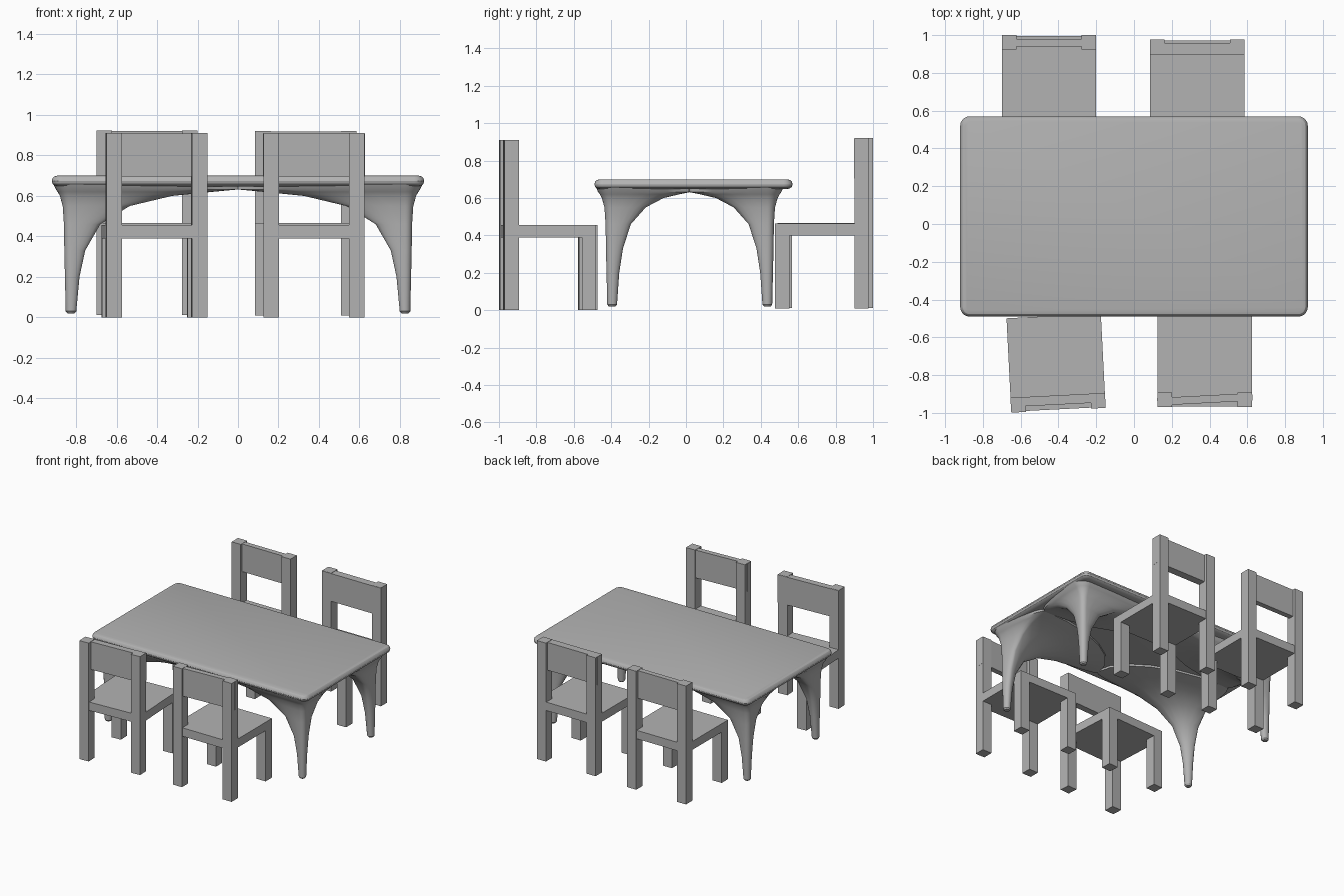
import bpy, bmesh, math
from mathutils import Matrix, Vector

if "Cube" in bpy.data.objects:
    bpy.data.objects.remove(bpy.data.objects["Cube"])

grey = bpy.data.materials.new("plain grey")
grey.diffuse_color = (0.45, 0.45, 0.45, 1)
grey.use_nodes = True
grey.node_tree.nodes["Principled BSDF"].inputs["Base Color"].default_value = grey.diffuse_color


def make_object(name, bm, smooth=False):
    bmesh.ops.recalc_face_normals(bm, faces=bm.faces)
    mesh = bpy.data.meshes.new(name)
    bm.to_mesh(mesh)
    bm.free()
    mesh.materials.append(grey)
    ob = bpy.data.objects.new(name, mesh)
    bpy.context.collection.objects.link(ob)
    if smooth:
        bpy.ops.object.select_all(action='DESELECT')
        ob.select_set(True)
        bpy.context.view_layer.objects.active = ob
        bpy.ops.object.shade_smooth_by_angle(angle=math.radians(30))
    return ob


def loft(name, rings):
    bm = bmesh.new()
    loops = [[bm.verts.new(p) for p in ring] for ring in rings]
    n = len(loops[0])
    for a, b in zip(loops, loops[1:]):
        for i in range(n):
            j = (i + 1) % n
            bm.faces.new((a[i], a[j], b[j], b[i]))
    bm.faces.new(loops[0][::-1])
    bm.faces.new(loops[-1])
    return make_object(name, bm, True)


def box(name, lo, hi, frame):
    lo, hi = Vector(lo), Vector(hi)
    bm = bmesh.new()
    bmesh.ops.create_cube(bm, size=1, matrix=frame @ Matrix.Translation((lo + hi) / 2)
                          @ Matrix.Diagonal((*(hi - lo), 1)))
    return make_object(name, bm)


# Tabletop: rounded rectangle with a rounded rim
def rounded_rect(hx, hy, r, z, cy):
    pts = []
    for k, (sx, sy) in enumerate([(1, 1), (-1, 1), (-1, -1), (1, -1)]):
        for i in range(6):
            a = math.radians(90 * k + 18 * i)
            pts.append((sx * (hx - r) + r * math.cos(a), cy + sy * (hy - r) + r * math.sin(a), z))
    return pts


rim = [(.035, .647), (.015, .651), (.004, .66), (0, .673), (.004, .687), (.013, .696), (.028, .70)]
loft("table_top", [rounded_rect(.92 - d, .53 - d, .05 - d, z, .04) for d, z in rim])

# Table legs: height, outward reach, inward reach in x, inward reach in y
leg_profile = [(.02, .018, .018, .018), (.03, .026, .026, .026), (.20, .03, .042, .038),
               (.33, .033, .07, .058), (.46, .035, .145, .10), (.55, .041, .29, .18),
               (.60, .055, .50, .275), (.62, .066, .70, .36), (.632, .075, .83, .42),
               (.66, .088, .83, .42)]
SIDES = 24
for sx in (-1, 1):
    for sy in (-1, 1):
        rings = []
        for z, out, ix, iy in leg_profile:
            ring = []
            for i in range(SIDES):
                a = math.tau * i / SIDES
                c, s = math.cos(a), math.sin(a)
                dx = c * (out if c > 0 else ix)
                dy = s * (out if s > 0 else iy)
                ring.append((sx * (.825 + dx), .02 + sy * (.415 + dy), z))
            rings.append(ring)
        side = ("left_" if sx < 0 else "right_") + ("front" if sy < 0 else "back")
        loft("table_leg_" + side, rings)


# Chairs: local origin at the middle of the back edge, facing local +y
def chair(tag, x, y, z, turn, depth, panel_half, panel_y, panel_turn=0):
    frame = Matrix.Translation((x, y, z)) @ Matrix.Rotation(math.radians(turn), 4, 'Z')
    w, t = .25, .077
    for s, side in ((-1, "left"), (1, "right")):
        x0, x1 = sorted((s * w, s * (w - t)))
        box(f"{tag}_back_post_{side}", (x0, 0, 0), (x1, t, .91), frame)
        box(f"{tag}_front_leg_{side}", (x0, depth - t, 0), (x1, depth, .40), frame)
    box(f"{tag}_seat", (-w, t, .39), (w, depth, .455), frame)
    box(f"{tag}_seat_rail", (t - w, .005, .39), (w - t, t, .455), frame)
    mid = sum(panel_y) / 2
    half = (panel_y[1] - panel_y[0]) / 2
    tilt = frame @ Matrix.Translation((0, mid, 0)) @ Matrix.Rotation(math.radians(panel_turn), 4, 'Z')
    box(f"{tag}_backrest", (-panel_half, -half, .695), (panel_half, half, .908), tilt)


chair("front_left_chair", -.40, -.986, 0, 2.9, .50, .2505, (.03, .079))
chair("front_right_chair", .375, -.97, 0, 0, .49, .252, (.022, .062), 3)
chair("back_left_chair", -.45, 1.0, .012, 180, .51, .174, (.02, .06))
chair("back_right_chair", .335, .977, .01, 180, .50, .2505, (.02, .079))
